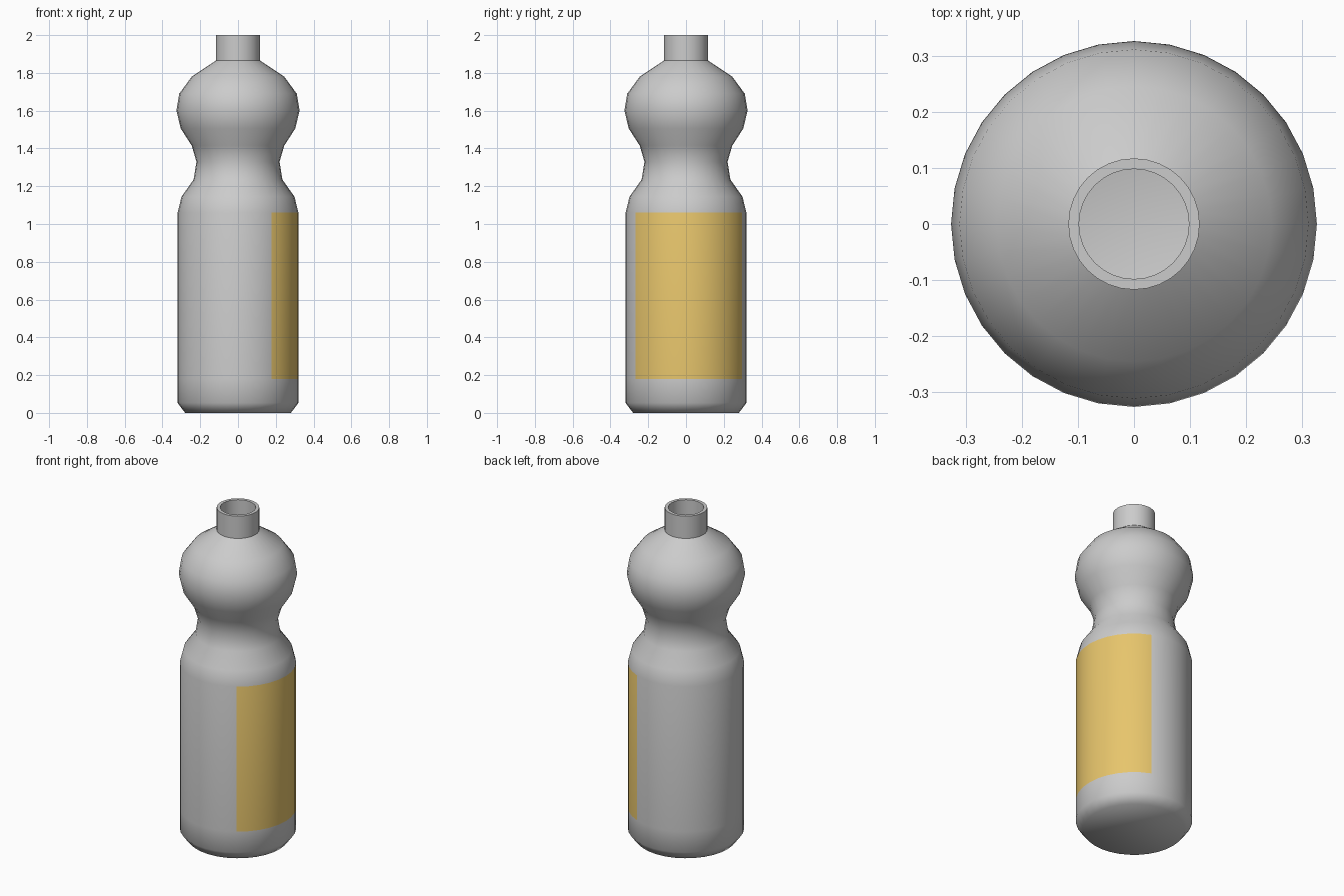
import bpy, bmesh, math

if "Cube" in bpy.data.objects:
    bpy.data.objects.remove(bpy.data.objects["Cube"])

SIDES = 32
WALL = 0.019

# Outer silhouette (radius, height) from base to rim
outer = [(0.28, 0.0), (0.32, 0.053), (0.32, 0.18), (0.32, 1.06), (0.299, 1.145),
         (0.235, 1.235), (0.22, 1.33), (0.245, 1.415), (0.303, 1.505),
         (0.326, 1.60), (0.311, 1.69), (0.245, 1.78), (0.117, 1.865), (0.117, 2.0)]
# Inner wall, running back down from the rim to the inside floor
inner = [(r - WALL, z) for r, z in reversed(outer)]
inner[-1] = (inner[-1][0], WALL)
profile = outer + inner

bm = bmesh.new()
rings = []
for r, z in profile:
    rings.append([bm.verts.new((r * math.cos(2 * math.pi * i / SIDES),
                                r * math.sin(2 * math.pi * i / SIDES), z))
                  for i in range(SIDES)])

# Lathe the profile; the label covers 11 sides of the straight wall
label_ring = 2
for k in range(len(rings) - 1):
    a, b = rings[k], rings[k + 1]
    for i in range(SIDES):
        j = (i + 1) % SIDES
        face = bm.faces.new((a[i], a[j], b[j], b[i]))
        face.smooth = True
        if k == label_ring and (i + 5) % SIDES < 11:
            face.material_index = 1

# Outside base and inside floor
for ring in (rings[0][::-1], rings[-1]):
    bm.faces.new(ring).smooth = True

# Crisp edges at the neck joint and both rim edges
n = len(outer)
for k in (n - 2, n - 1, n, n + 1):
    for i in range(SIDES):
        bm.edges.get((rings[k][i], rings[k][(i + 1) % SIDES])).smooth = False

bmesh.ops.recalc_face_normals(bm, faces=bm.faces)
mesh = bpy.data.meshes.new("bottle")
bm.to_mesh(mesh)
bm.free()

# Slot 0 stays plain grey, slot 1 is the label colour
label = bpy.data.materials.new("label_yellow")
label.diffuse_color = (0.8, 0.56, 0.15, 1)
label.use_nodes = True
label.node_tree.nodes["Principled BSDF"].inputs["Base Color"].default_value = label.diffuse_color
mesh.materials.append(None)
mesh.materials.append(label)

bottle = bpy.data.objects.new("bottle", mesh)
bpy.context.collection.objects.link(bottle)
